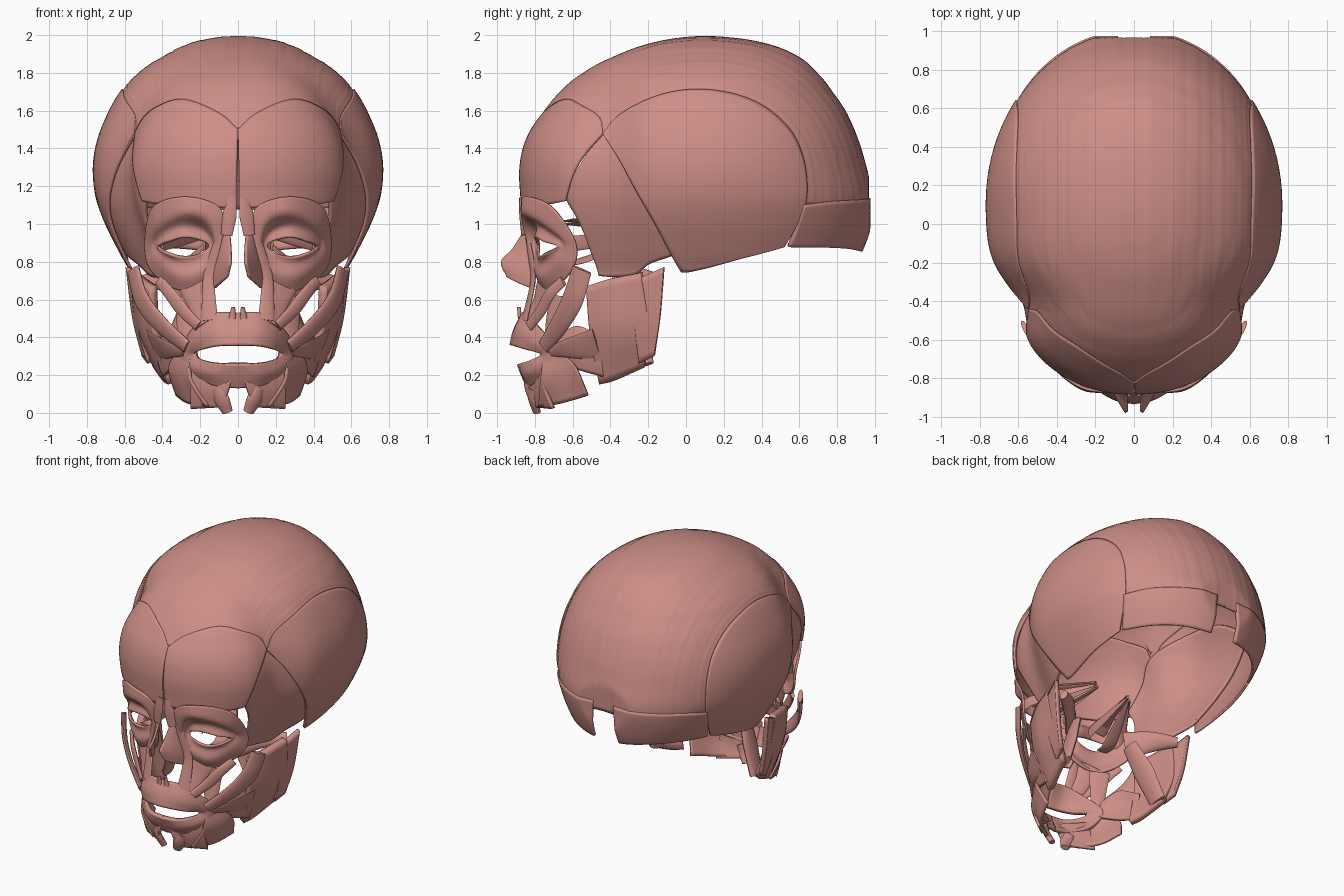
import bpy, bmesh, math, random
from mathutils import Vector as V

if "Cube" in bpy.data.objects:
    bpy.data.objects.remove(bpy.data.objects["Cube"])

random.seed(4)
mat = bpy.data.materials.new("muscle")
mat.diffuse_color = (0.61, 0.27, 0.24, 1)
mat.use_nodes = True
mat.node_tree.nodes["Principled BSDF"].inputs["Base Color"].default_value = mat.diffuse_color

# ---- skull surface: height, half width, front y, back y
LEVELS = [(2.0, 0, .1, .1), (1.97, .22, -.15, .38), (1.9, .38, -.36, .58), (1.8, .53, -.55, .70),
          (1.7, .62, -.67, .78), (1.6, .68, -.755, .85), (1.45, .74, -.845, .915), (1.3, .765, -.88, .96),
          (1.14, .75, -.875, 1.0), (1.0, .70, -.86, .985), (.86, .63, -.83, .94), (.7, .55, -.79, .86)]
YC = .1


def catmull(p0, p1, p2, p3, t):
    return (p1 * 2 + (p2 - p0) * t + (p0 * 2 - p1 * 5 + p2 * 4 - p3) * t * t
            + (p1 * 3 - p0 - p2 * 3 + p3) * t ** 3) * .5


def level(z):
    s = math.sqrt(max(0, 2 - z))
    k = [math.sqrt(2 - l[0]) for l in LEVELS]
    i = 0
    while i < len(k) - 2 and k[i + 1] < s:
        i += 1
    t = min(1, (s - k[i]) / (k[i + 1] - k[i]))
    m = len(k) - 1
    q = [V(LEVELS[max(0, min(m, j))][1:]) for j in (i - 1, i, i + 1, i + 2)]
    return catmull(*q, t)


TABLE = [level(.7 + 1.3 * i / 800) for i in range(801)]


def dims(y, z):
    f = max(0, min(799.999, (z - .7) / 1.3 * 800))
    i = int(f)
    w, yf, yb = TABLE[i].lerp(TABLE[i + 1], f - i)
    pinch = 1 - .12 * math.exp(-((y + .42) / .17) ** 2)
    return max(w * pinch, 1e-4), max(yb - YC if y > YC else YC - yf, 1e-4), 2.05 if y > YC else 2.2


def side(y, z):
    w, b, n = dims(y, z)
    return (w * max(0, 1 - (abs(y - YC) / b) ** n) ** (1 / n), y, z)


def project(p, off):
    c = V((0, YC, 1.2))
    d = (p - c).normalized()
    lo, hi = 0, 1.6
    for _ in range(22):
        m = (lo + hi) / 2
        q = c + d * m
        w, b, n = dims(q.y, q.z)
        if q.z < 2 and (abs(q.x) / w) ** n + (abs(q.y - YC) / b) ** n < 1:
            lo = m
        else:
            hi = m
    q = c + d * (lo + off)
    q.y = min(q.y, .97 + off)   # flat back of the head
    return q


def resample(pts, n, closed=False):
    pts = [V(p) for p in pts]
    m = len(pts)
    dense = []
    for i in range(m if closed else m - 1):
        if closed:
            q = [pts[(i + j) % m] for j in (-1, 0, 1, 2)]
        else:
            q = [pts[i - 1] if i else pts[0] * 2 - pts[1], pts[i], pts[i + 1],
                 pts[i + 2] if i + 2 < m else pts[-1] * 2 - pts[-2]]
        dense += [catmull(*q, t / 12) for t in range(12)]
    dense.append(pts[0] if closed else pts[-1])
    cum = [0]
    for a, b in zip(dense, dense[1:]):
        cum.append(cum[-1] + (b - a).length)
    out, k = [], 0
    for i in range(n):
        s = cum[-1] * i / (n if closed else n - 1)
        while k < len(cum) - 2 and cum[k + 1] < s:
            k += 1
        out.append(dense[k].lerp(dense[k + 1], (s - cum[k]) / max(cum[k + 1] - cum[k], 1e-9)))
    return out


def finish(name, bm, thick=0):
    me = bpy.data.meshes.new(name)
    bm.to_mesh(me)
    bm.free()
    ob = bpy.data.objects.new(name, me)
    bpy.context.collection.objects.link(ob)
    me.materials.append(mat)
    bpy.ops.object.select_all(action='DESELECT')
    ob.select_set(True)
    bpy.context.view_layer.objects.active = ob
    bpy.ops.object.shade_smooth_by_angle(angle=math.radians(45))
    if thick:
        s = ob.modifiers.new("thickness", 'SOLIDIFY')
        s.thickness, s.offset = thick, -1
    ob.modifiers.new("mirror", 'MIRROR').merge_threshold = .0005


def grid(bm, rows, closed):
    vs = [[bm.verts.new(p) for p in r] for r in rows]
    n = len(rows[0])
    for a, b in zip(vs, vs[1:]):
        for i in range(n if closed else n - 1):
            j = (i + 1) % n
            bm.faces.new((a[i], a[j], b[j], b[i]))
    return vs


# sheet muscle lofted through two or more curves, optionally laid on the skull
def sheet(name, curves, thick=.02, skull=None, nu=30, nv=14, bulge=0, closed=False, ripple=0):
    cs = [resample(c, nu, closed) for c in curves]
    cols = [resample([c[i] for c in cs], nv) for i in range(nu)]
    rip = [random.uniform(-ripple, ripple) for _ in range(nv)]
    rows = []
    for j in range(nv):
        row = []
        for i in range(nu):
            p = cols[i][j]
            if skull is not None:
                p = project(p, skull + rip[j] * min(1, max(0, i / nu * 4 - .6)))
            elif bulge:
                p = p + (p - V((0, -.3, p.z))).normalized() * bulge * math.sin(math.pi * j / (nv - 1))
            row.append(p)
        rows.append(row)
    bm = bmesh.new()
    grid(bm, rows, closed)
    bmesh.ops.remove_doubles(bm, verts=bm.verts, dist=.0005)
    bm.normal_update()
    if sum(f.normal.dot(f.calc_center_median() - V((0, -.1, .9))) * f.calc_area() for f in bm.faces) < 0:
        bmesh.ops.reverse_faces(bm, faces=bm.faces)
    finish(name, bm, thick)


# strap muscle: flattened tube along a path
def strap(name, path, widths, thick=.025, c=(0, -.3, .6), n=16):
    pts = resample(path, n)
    rows = []
    for i, p in enumerate(pts):
        t = (pts[min(i + 1, n - 1)] - pts[max(i - 1, 0)]).normalized()
        s = t.cross(p - V(c)).normalized()
        o = s.cross(t)
        f = i / (n - 1) * (len(widths) - 1)
        k = min(int(f), len(widths) - 2)
        w = (widths[k] + (widths[k + 1] - widths[k]) * (f - k)) / 2
        rows.append([p + s * w * math.cos(a * math.pi / 7) + o * thick / 2 * math.sin(a * math.pi / 7)
                     for a in range(14)])
    bm = bmesh.new()
    vs = grid(bm, rows, True)
    bm.faces.new(vs[0])
    bm.faces.new(vs[-1])
    bmesh.ops.recalc_face_normals(bm, faces=bm.faces)
    finish(name, bm)


# ---- scalp sheets
brow_top = [(0, -.82, 1.5), (.1, -.79, 1.6), (.3, -.68, 1.685), (.45, -.6, 1.66), (.52, -.48, 1.58)]
corner = side(-.44, 1.48)
arc = [side(y, z) for y, z in [(-.36, 1.57), (-.2, 1.66), (0, 1.71), (.2, 1.70), (.4, 1.63),
                               (.55, 1.5), (.62, 1.35), (.64, 1.2)]]
sheet("scalp_aponeurosis",
      [[(0, -.82, 1.5), (0, -.6, 1.73), (0, -.2, 1.96), (0, .3, 1.98), (0, .7, 1.8), (0, .94, 1.3), (0, .975, 1.08)],
       brow_top + [corner] + arc + [side(.63, 1.1)]], skull=-.003, nu=90, nv=50, ripple=.0015, thick=.014)
sheet("forehead_muscle",
      [[(0.01, -.88, 1.08), (.2, -.85, 1.09), (.4, -.75, 1.10), side(-.64, 1.12)], brow_top + [corner]],
      skull=.002, nu=44, nv=30, thick=.016)
sheet("side_scalp_muscle",
      [[corner] + arc + [side(.62, 1.07), side(.52, .88)],
       [corner, side(-.33, 1.3), side(-.18, 1.03), side(-.04, .77), side(-.01, .745),
        side(.1, .765), side(.3, .82), side(.52, .88)]], skull=.004, nu=70, nv=30, thick=.016)
sheet("back_scalp_muscle",
      [[(.08, .97, 1.14), (.3, .93, 1.13), (.5, .78, 1.12), side(.62, 1.10)],
       [(.1, .92, .86), (.3, .88, .86), (.45, .74, .87), side(.54, .88)]], skull=.006, nu=36)
sheet("temple_muscle",
      [[side(-.655, 1.14), side(-.56, 1.34), side(-.45, 1.5), side(-.2, 1.6), side(.1, 1.58), side(.35, 1.4)],
       [side(-.57, .98), side(-.5, 1.07), side(-.4, 1.13), side(-.22, 1.18), side(-.05, 1.15), side(.1, 1.1)],
       [(.45, -.55, .65), (.48, -.46, .64), (.52, -.32, .67), (.54, -.2, .78), (.56, -.06, .85)]],
      skull=-.018, nu=44, nv=34)

# ---- ring around the eye: outer edge, ridge, crease, lid
sheet("eye_ring_muscle", [
    [(.08, -.84, .9), (.09, -.87, 1.08), (.27, -.855, 1.145), (.45, -.715, 1.09),
     (.495, -.59, .9), (.46, -.61, .75), (.30, -.73, .645), (.12, -.79, .71)],
    [(.12, -.84, .9), (.16, -.865, 1.02), (.28, -.855, 1.06), (.42, -.74, 1.0),
     (.465, -.63, .89), (.42, -.68, .79), (.30, -.77, .72), (.16, -.81, .77)],
    [(.135, -.80, .9), (.19, -.79, .97), (.29, -.79, .99), (.39, -.72, .95),
     (.44, -.65, .89), (.39, -.71, .83), (.29, -.765, .79), (.18, -.79, .82)],
    [(.155, -.785, .885), (.21, -.80, .92), (.29, -.80, .93), (.37, -.76, .91),
     (.43, -.68, .88), (.37, -.75, .84), (.29, -.78, .825), (.21, -.79, .84)]],
    thick=.015, nu=56, nv=20, closed=True)

# ---- muscles that move the eye
for i, nm in enumerate(("outer", "upper", "inner", "lower")):
    a = i * math.pi / 2
    dx, dz = math.cos(a), math.sin(a)
    strap("eye_mover_" + nm, [(.29 + .11 * dx, -.68, .89 + .10 * dz), (.27 + .11 * dx, -.57, .90 + .10 * dz),
                              (.14 + .015 * dx, -.23, .94 + .015 * dz)], [.09, .07, .02], .014, (.27, -.5, .9))
strap("eyelid_lifter", [(.29, -.74, .96), (.28, -.6, 1.02), (.14, -.23, .97)], [.14, .06, .02], .012, (.27, -.5, .9))

# ---- nose
strap("brow_bridge_muscle", [(.03, -.872, 1.14), (.045, -.87, 1.05), (.06, -.86, .94)], [.05, .08, .06], .02)
sheet("nose_side_muscle",
      [[(.05, -.85, .98), (.045, -.92, .87), (.045, -.98, .80), (.06, -.95, .72)],
       [(.09, -.82, .95), (.12, -.81, .82), (.14, -.80, .72), (.13, -.82, .66)]], .015, bulge=.01)
strap("nose_wing_lifter", [(.085, -.85, 1.0), (.12, -.825, .85), (.155, -.81, .7), (.15, -.855, .49)],
      [.03, .06, .07, .09], .02)
strap("nose_base_muscle", [(.025, -.885, .56), (.03, -.88, .5)], [.02, .04], .02)

# ---- cheek straps
strap("upper_lip_lifter", [(.245, -.75, .69), (.215, -.785, .58), (.18, -.84, .47)], [.17, .11, .09], .02)
strap("small_cheek_muscle", [(.42, -.65, .70), (.36, -.72, .63), (.29, -.77, .54), (.21, -.83, .46)], [.06, .08, .06])
strap("large_cheek_muscle", [(.555, -.55, .76), (.51, -.6, .6), (.41, -.67, .47), (.27, -.75, .35)],
      [.12, .13, .11, .08], .035)
strap("mouth_corner_lifter", [(.27, -.68, .62), (.28, -.71, .48), (.29, -.73, .34)], [.14, .11, .07], .02)
sheet("inner_cheek_muscle",
      [[(.28, -.69, .39), (.36, -.58, .46), (.42, -.44, .40)], [(.28, -.69, .27), (.35, -.58, .23), (.40, -.44, .19)]],
      .02, bulge=.02)
strap("smile_muscle", [(.29, -.72, .32), (.38, -.62, .34), (.45, -.47, .36)], [.05, .12, .19], .015)

# ---- mouth ring
sheet("mouth_ring_muscle", [
    [(0, -.87, .53), (.12, -.86, .53), (.23, -.79, .46), (.31, -.68, .32), (.25, -.74, .2), (.12, -.82, .14), (0, -.84, .13)],
    [(0, -.915, .44), (.12, -.90, .44), (.21, -.84, .40), (.28, -.73, .31), (.22, -.80, .23), (.12, -.86, .2), (0, -.87, .19)],
    [(0, -.935, .36), (.1, -.915, .355), (.18, -.86, .338), (.235, -.77, .31), (.18, -.83, .277), (.1, -.88, .26),
     (0, -.895, .255)]], thick=.03, nu=40, nv=14)

# ---- chin
sheet("mouth_corner_depressor", [[(.25, -.75, .33), (.31, -.68, .34)], [(.25, -.76, .18), (.36, -.58, .24)],
                                 [(.16, -.78, .03), (.27, -.66, .05), (.33, -.52, .09)]], .018, bulge=.012)
sheet("lower_lip_depressor", [[(.03, -.86, .2), (.24, -.77, .25)], [(.08, -.81, .03), (.25, -.71, .02)]], .02, bulge=.015)
strap("chin_muscle", [(.11, -.81, .13), (.085, -.81, .07), (.055, -.79, .005)], [.07, .09, .06], .04)

# ---- jaw muscles
sheet("jaw_muscle_outer", [[(.47, -.53, .67), (.53, -.4, .71), (.57, -.24, .74)],
                           [(.45, -.51, .42), (.51, -.38, .43), (.54, -.2, .46)],
                           [(.37, -.46, .15), (.40, -.38, .17), (.45, -.22, .24)]], .045)
sheet("jaw_muscle_deep", [[(.55, -.28, .70), (.595, -.12, .77)], [(.53, -.27, .45), (.56, -.14, .5)],
                          [(.48, -.25, .26), (.51, -.17, .3)]], .03)
strap("inner_jaw_muscle", [(.24, -.33, .66), (.33, -.28, .45), (.41, -.24, .25)], [.12, .17, .14], .05)
strap("upper_inner_jaw_muscle", [(.24, -.38, .68), (.36, -.25, .7), (.5, -.14, .7)], [.2, .14, .07], .05)
